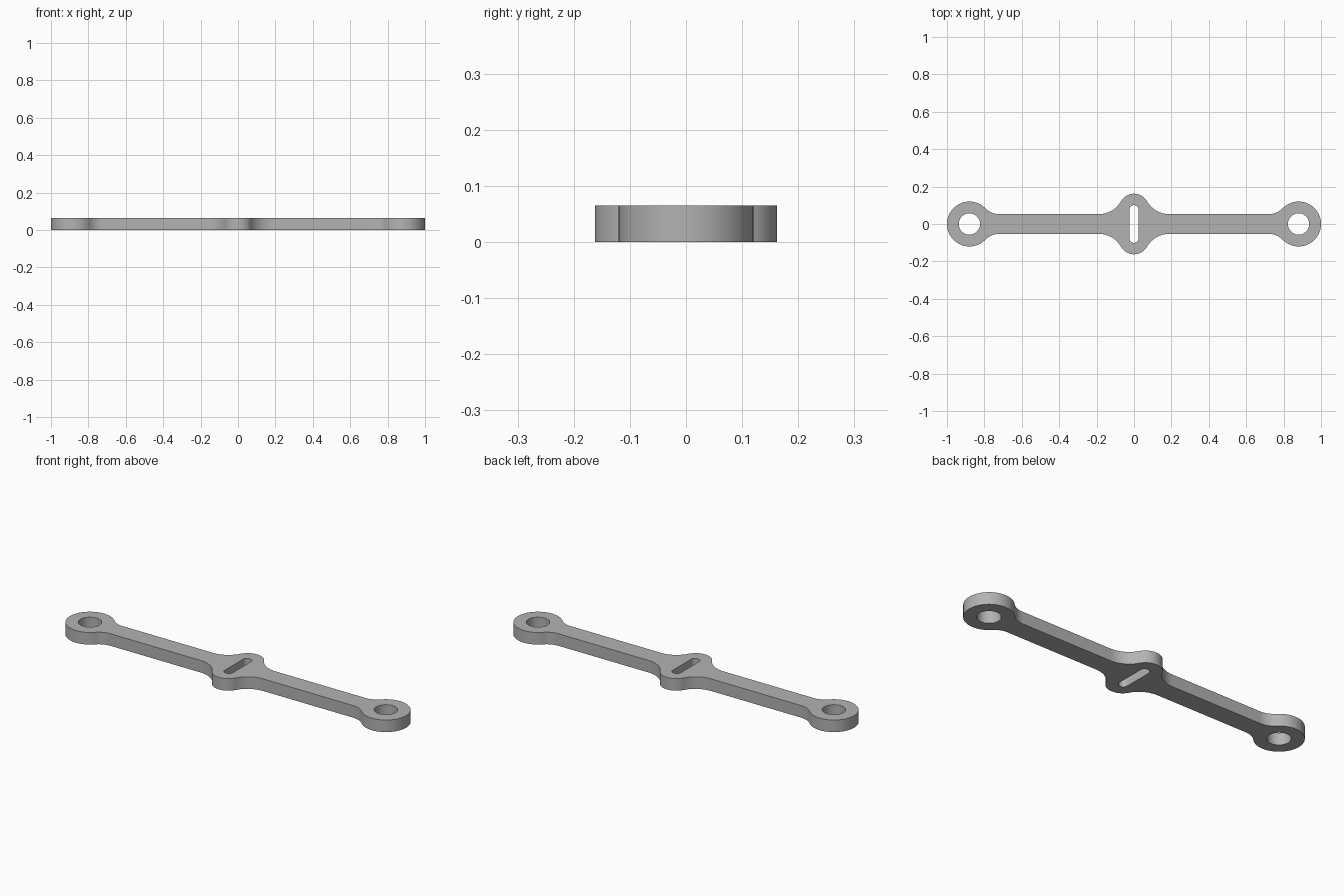
import bpy, bmesh
from math import atan2, cos, sin, pi, sqrt, tau

cube = bpy.data.objects.get("Cube")
if cube:
    bpy.data.objects.remove(cube, do_unlink=True)

THICK = 0.065
BAR = 0.053                    # half width of the bar
END_X, END_R, HOLE_R = 0.88, 0.12, 0.057
LOBE_Y, LOBE_R = 0.082, 0.08
SLOT_Y, SLOT_R = 0.077, 0.024
END_FILLET, LOBE_FILLET = 0.10, 0.135


def arc(cx, cy, r, a0, a1, n=16):
    return [(cx + r * cos(a0 + (a1 - a0) * i / n),
             cy + r * sin(a0 + (a1 - a0) * i / n)) for i in range(n + 1)]


def fillet(cx, cy, r, f, side):
    """Centre of a fillet touching the bar edge and a circle."""
    y = BAR + f
    return cx + side * sqrt((r + f) ** 2 - (y - cy) ** 2), y


def outline():
    # One quarter: eye, fillet, bar edge, fillet, middle lobe
    ex, ey = fillet(END_X, 0, END_R, END_FILLET, -1)
    lx, ly = fillet(0, LOBE_Y, LOBE_R, LOBE_FILLET, 1)
    ea = atan2(ey, ex - END_X)
    la = atan2(ly - LOBE_Y, lx)
    quarter = arc(END_X, 0, END_R, 0, ea, 28)
    quarter += arc(ex, ey, END_FILLET, ea - pi, -pi / 2)[1:]
    quarter += arc(lx, ly, LOBE_FILLET, -pi / 2, la - pi)
    quarter += arc(0, LOBE_Y, LOBE_R, la, pi / 2)[1:]
    # Mirror to the other three quarters
    half = quarter + [(-x, y) for x, y in reversed(quarter[:-1])]
    return half + [(x, -y) for x, y in reversed(half[1:-1])]


def slot():
    return arc(0, SLOT_Y, SLOT_R, 0, pi) + arc(0, -SLOT_Y, SLOT_R, pi, tau)


def plate(name, loops, height, material):
    bm = bmesh.new()
    edges = []
    for pts in loops:
        vs = [bm.verts.new((x, y, 0)) for x, y in pts]
        edges += [bm.edges.new((v, vs[i - 1])) for i, v in enumerate(vs)]
    bmesh.ops.triangle_fill(bm, use_beauty=True, edges=edges, normal=(0, 0, 1))
    ext = bmesh.ops.extrude_face_region(bm, geom=bm.faces[:], use_keep_orig=True)
    top = [g for g in ext["geom"] if isinstance(g, bmesh.types.BMVert)]
    bmesh.ops.translate(bm, verts=top, vec=(0, 0, height))
    bmesh.ops.recalc_face_normals(bm, faces=bm.faces[:])
    mesh = bpy.data.meshes.new(name)
    bm.to_mesh(mesh)
    bm.free()
    mesh.materials.append(material)
    obj = bpy.data.objects.new(name, mesh)
    bpy.context.collection.objects.link(obj)
    bpy.ops.object.select_all(action="DESELECT")
    obj.select_set(True)
    bpy.context.view_layer.objects.active = obj
    bpy.ops.object.shade_smooth_by_angle(angle=pi / 6)
    return obj


grey = bpy.data.materials.new("plain grey")
grey.use_nodes = True
colour = (0.45, 0.45, 0.45, 1)
grey.diffuse_color = colour
grey.node_tree.nodes["Principled BSDF"].inputs["Base Color"].default_value = colour

# Link arm with an eye hole at each end and a slot in the middle lobe
holes = [arc(s * END_X, 0, HOLE_R, 0, tau, 48)[:-1] for s in (-1, 1)]
plate("link_arm", [outline(), slot()] + holes, THICK, grey)
